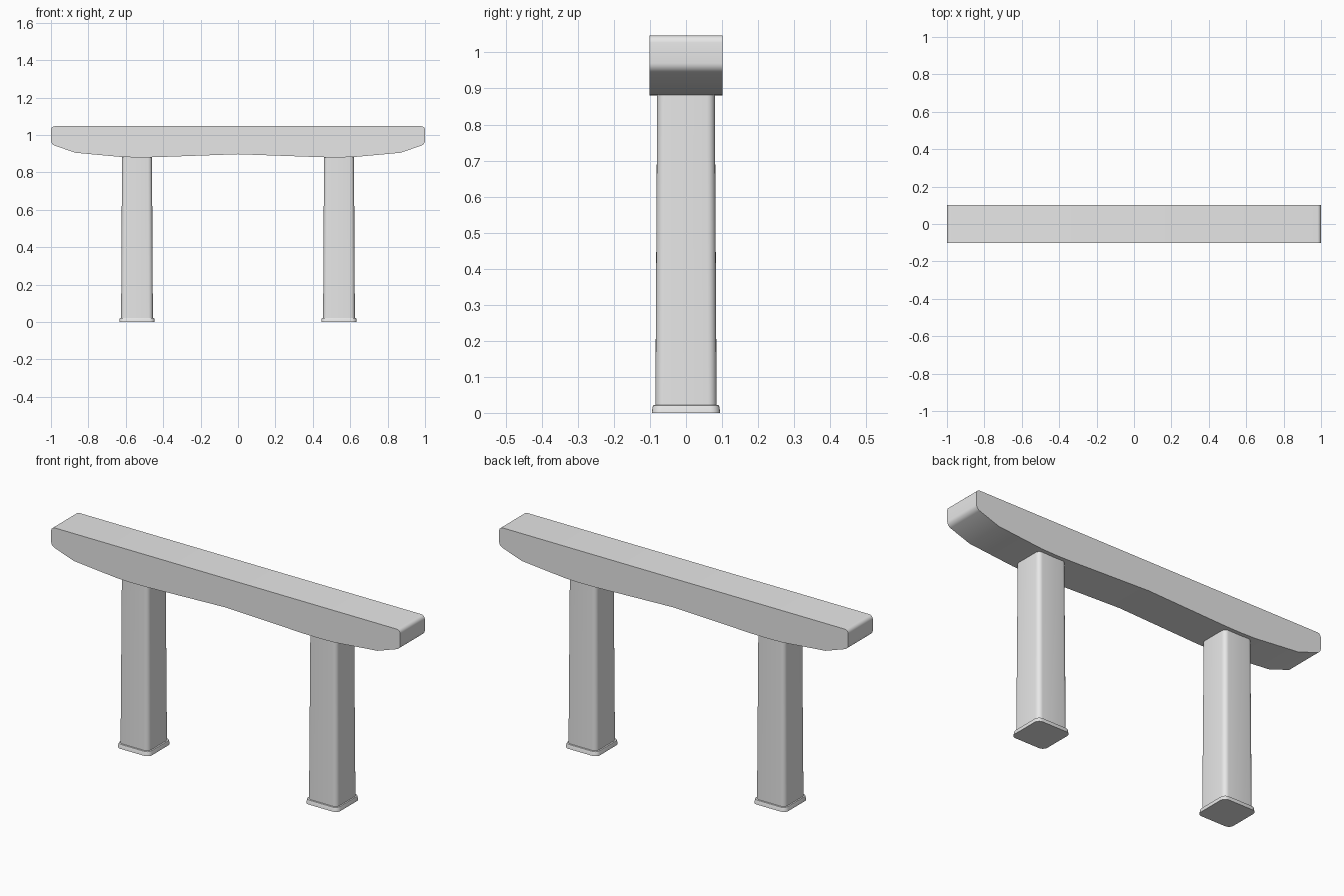
import bpy
import bmesh
import math

if "Cube" in bpy.data.objects:
    bpy.data.objects.remove(bpy.data.objects["Cube"], do_unlink=True)

GREY = (0.8, 0.8, 0.8, 1.0)
grey = bpy.data.materials.new("light_grey")
grey.use_nodes = True
grey.diffuse_color = GREY
grey.node_tree.nodes["Principled BSDF"].inputs["Base Color"].default_value = GREY


def make_object(name, bm):
    bmesh.ops.recalc_face_normals(bm, faces=bm.faces)
    mesh = bpy.data.meshes.new(name)
    bm.to_mesh(mesh)
    bm.free()
    mesh.materials.append(grey)
    obj = bpy.data.objects.new(name, mesh)
    bpy.context.collection.objects.link(obj)
    bpy.ops.object.select_all(action="DESELECT")
    obj.select_set(True)
    bpy.context.view_layer.objects.active = obj
    bpy.ops.object.shade_smooth_by_angle(angle=math.radians(35))
    return obj


def rounded_ring(bm, cx, half, radius, z, steps=5):
    """Ring of vertices around a square with rounded corners."""
    ring = []
    for corner, (sx, sy) in enumerate([(1, 1), (-1, 1), (-1, -1), (1, -1)]):
        for i in range(steps + 1):
            a = (corner + i / steps) * math.pi / 2
            ring.append(bm.verts.new((cx + sx * (half - radius) + radius * math.cos(a),
                                      sy * (half - radius) + radius * math.sin(a), z)))
    return ring


def loft(name, cx, sections):
    """Skin through (half width, corner radius, height) sections."""
    bm = bmesh.new()
    rings = [rounded_ring(bm, cx, *s) for s in sections]
    for low, high in zip(rings, rings[1:]):
        for i in range(len(low)):
            j = (i + 1) % len(low)
            bm.faces.new((low[i], low[j], high[j], high[i]))
    bm.faces.new(rings[0][::-1])
    bm.faces.new(rings[-1])
    return make_object(name, bm)


# Crossbeam: mirrored profile extruded front to back, end edges rounded
half_profile = [(0.54, 0.88), (0.62, 0.882), (0.87, 0.905), (1.0, 0.95), (1.0, 1.047)]
profile = [(0, 0.897), (0.45, 0.881)] + half_profile
profile += [(-x, z) for x, z in reversed(profile[1:])]
bm = bmesh.new()
face = bm.faces.new([bm.verts.new((x, -0.101, z)) for x, z in profile])
side = bmesh.ops.extrude_face_region(bm, geom=[face])["geom"]
bmesh.ops.translate(bm, vec=(0, 0.202, 0),
                    verts=[v for v in side if isinstance(v, bmesh.types.BMVert)])
end_edges = [e for e in bm.edges
             if all(abs(v.co.x) > 0.99 for v in e.verts)
             and abs(e.verts[0].co.y - e.verts[1].co.y) > 0.1]
bmesh.ops.bevel(bm, geom=end_edges, offset=0.02, segments=5,
                profile=0.5, affect="EDGES")
make_object("crossbeam", bm)

# Tapered posts on flared feet
for label, cx in (("left", 0.54), ("right", -0.54)):
    loft(label + "_post", cx, [(0.085, 0.024, 0.015), (0.08, 0.022, 0.889)])
    loft(label + "_foot", cx, [(0.095, 0.027, 0.0), (0.0925, 0.026, 0.017),
                               (0.091, 0.025, 0.021), (0.085, 0.024, 0.0225)])
